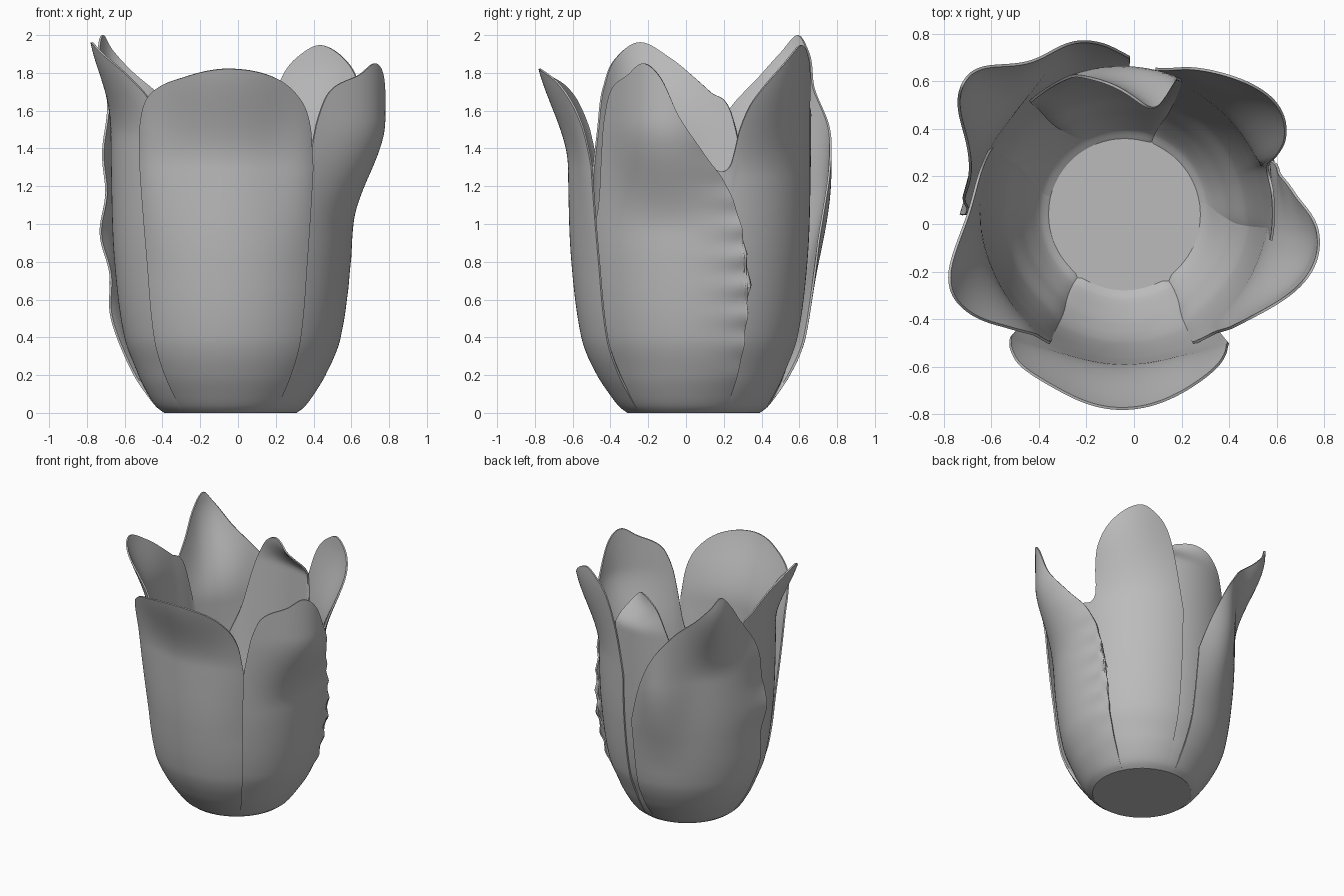
import bpy
import math

cube = bpy.data.objects.get("Cube")
if cube:
    bpy.data.objects.remove(cube, do_unlink=True)

CENTRE_X, CENTRE_Y = -0.04, 0.04
COLUMNS, ROWS = 80, 72

# Single matte grey
grey = bpy.data.materials.new("matte grey")
grey.use_nodes = True
colour = (0.5, 0.5, 0.5, 1)
grey.diffuse_color = colour
grey.node_tree.nodes["Principled BSDF"].inputs["Base Color"].default_value = colour


def smoothstep(low, high, value):
    t = min(1, max(0, (value - low) / (high - low)))
    return t * t * (3 - 2 * t)


def push(angle, z, amount, low, high, middle, width):
    """Outward push that grows with height and fades away from a middle angle."""
    return amount * smoothstep(low, high, z) * math.exp(-((angle - middle) / width) ** 2)


def curve(points, value):
    """Smooth curve through (position, height) points."""
    def slope(k):
        before, after = points[max(k - 1, 0)], points[min(k + 1, len(points) - 1)]
        return (after[1] - before[1]) / (after[0] - before[0])

    value = min(max(value, points[0][0]), points[-1][0])
    k = 0
    while k < len(points) - 2 and value > points[k + 1][0]:
        k += 1
    (start, low), (end, high) = points[k], points[k + 1]
    span = end - start
    t = (value - start) / span
    ease = t * t * (3 - 2 * t)
    return (low + (high - low) * ease
            + span * t * (1 - t) * ((1 - t) * slope(k) - t * slope(k + 1)))


# Side profile shared by all petals: height, radius
CUP = [(0, .35), (.03, .39), (.1, .44), (.2, .495), (.4, .572),
       (.8, .625), (1.2, .641), (2, .648)]


def finish(obj):
    obj.data.materials.append(grey)
    bpy.ops.object.select_all(action='DESELECT')
    bpy.context.view_layer.objects.active = obj
    obj.select_set(True)
    for modifier in list(obj.modifiers):
        bpy.ops.object.modifier_apply(modifier=modifier.name)
    bpy.ops.object.shade_smooth_by_angle(angle=math.radians(50))


def petal(name, rim, layers, pushes, ripple=(0, 0, 0)):
    """Curved sheet around the cup; rim gives (angle, height) of its upper edge,
    layers the offsets of its two side edges, ripple waves along its last edge."""
    first, last = rim[0][0], rim[-1][0]
    size, rate, phase = ripple
    verts, faces, weights = [], [], []
    for j in range(ROWS + 1):
        up = j / ROWS
        for i in range(COLUMNS + 1):
            across = i / COLUMNS
            angle = first + (last - first) * across
            z = curve(rim, angle) * up ** 1.2
            layer = layers[0] + (layers[1] - layers[0]) * across
            radius = curve(CUP, z) + layer * smoothstep(0, .3, z)
            radius += (size * across ** 10 * (1 + math.sin(z * rate + phase))
                       * smoothstep(0, .9, z))
            radius += sum(push(angle, z, *p) for p in pushes)
            a = math.radians(angle)
            verts.append((CENTRE_X + radius * math.cos(a),
                          CENTRE_Y + radius * math.sin(a), z))
            # thick in the body, thin towards the edges
            weights.append((1 - up ** 3) * (1 - (2 * across - 1) ** 8))
    wide = COLUMNS + 1
    for j in range(ROWS):
        for i in range(COLUMNS):
            k = j * wide + i
            faces.append((k, k + 1, k + 1 + wide, k + wide))
    mesh = bpy.data.meshes.new(name)
    mesh.from_pydata(verts, [], faces)
    obj = bpy.data.objects.new(name, mesh)
    bpy.context.collection.objects.link(obj)
    body = obj.vertex_groups.new(name="body")
    for k, weight in enumerate(weights):
        body.add([k], weight, 'REPLACE')
    shell = obj.modifiers.new("thickness", 'SOLIDIFY')
    shell.thickness = .055
    shell.offset = -1
    shell.vertex_group = body.name
    shell.thickness_vertex_group = .2
    finish(obj)


# Outer petals
petal("front_petal",
      [(-133, 1.3), (-131, 1.5), (-124, 1.68), (-107, 1.78), (-90, 1.82),
       (-72, 1.77), (-60, 1.65), (-54, 1.5), (-51, 1.3)],
      (.022, .022), [(.17, 1.3, 1.95, -92, 48), (.04, .7, 1.5, -52, 13),
                     (.05, .7, 1.5, -131, 13)])
petal("left_petal",
      [(-62, .9), (-53, 1.1), (-49, 1.36), (-46, 1.54), (-40, 1.7), (-27, 1.79),
       (-19, 1.85), (-12, 1.77), (-5, 1.56), (5, 1.36), (15, 1.2), (22, 1), (27, .7)],
      (-.014, .022), [(.18, .95, 1.55, -12, 24)], (.016, 40, 0))
petal("back_right_petal",
      [(88, .9), (96, 1.2), (105, 1.45), (116, 1.63), (128, 1.78), (136, 1.92),
       (141, 2), (147, 1.9), (154, 1.76), (163, 1.62), (172, 1.45), (180, 1.1)],
      (.022, .022), [(.21, 1.25, 1.95, 139, 17), (.09, .5, 1.25, 107, 16)],
      (.018, 14, .84))

# Inner petals
petal("back_left_petal",
      [(-10, 1.2), (8, 1.29), (15, 1.28), (19, 1.34), (21, 1.5), (25, 1.65),
       (36, 1.83), (49, 1.945), (58, 1.9), (66, 1.78), (72, 1.55), (78, 1.2)],
      (-.01, -.01), [(.17, 1.25, 1.9, 29, 32)])
petal("back_petal",
      [(63, 1.1), (67, 1.4), (70, 1.68), (76, 1.79), (86, 1.82), (96, 1.81),
       (105, 1.74), (113, 1.55), (122, 1.2), (130, 1)],
      (-.028, -.014), [(-.17, 1.58, 1.82, 70, 28)])
petal("right_petal",
      [(153, 1.2), (162, 1.6), (172, 1.7), (180, 1.78), (190, 1.88), (201, 1.96),
       (212, 1.88), (222, 1.76), (231, 1.6), (240, 1.2)],
      (-.01, -.012), [(.18, 1.45, 2.05, 208, 24)])

# Flat floor of the cup
bpy.ops.mesh.primitive_cylinder_add(vertices=64, radius=.352, depth=.04,
                                    location=(CENTRE_X, CENTRE_Y, .02))
floor = bpy.context.object
floor.name = "floor"
finish(floor)
